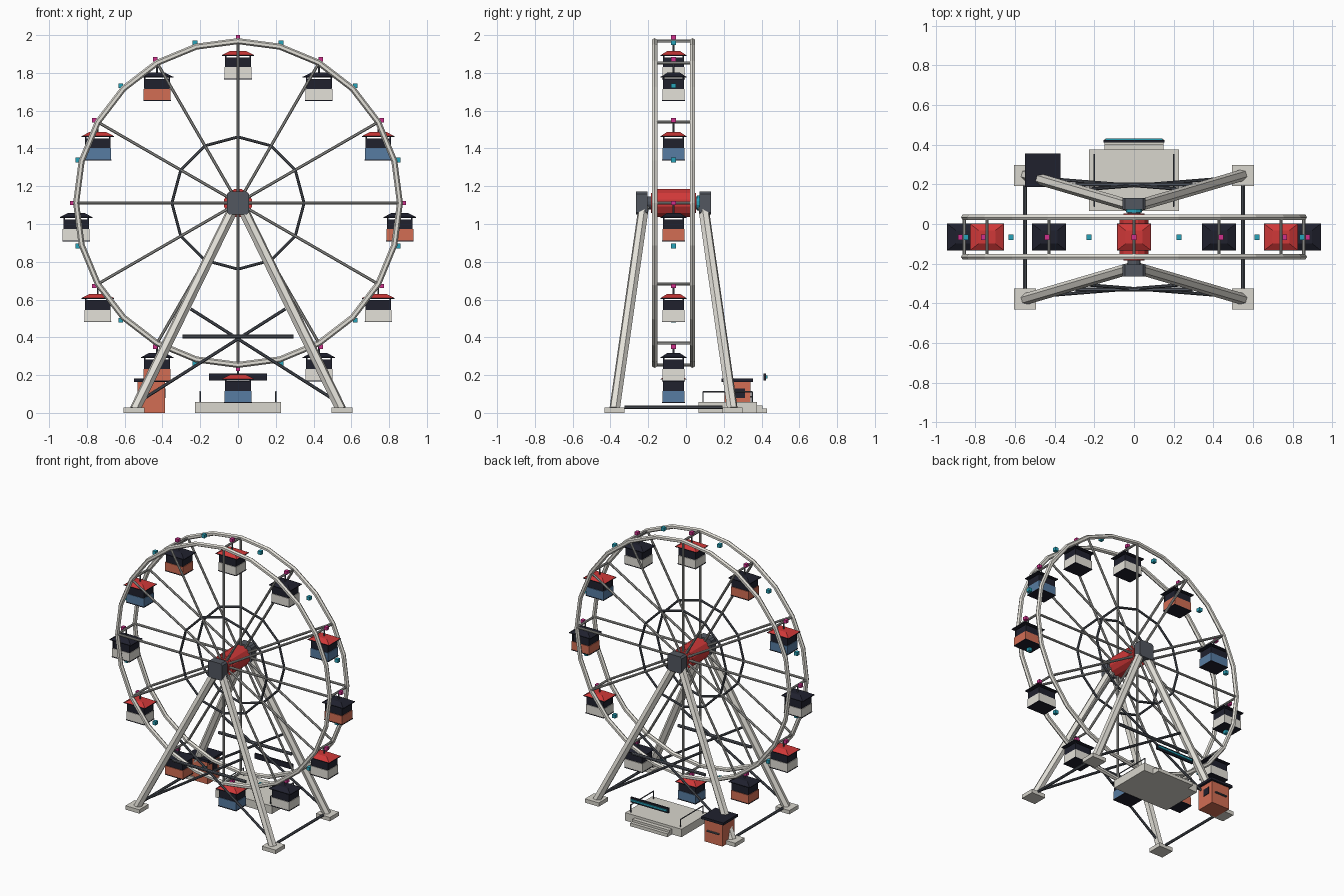
import bpy, bmesh
from math import sin, cos, pi, radians
from mathutils import Vector, Matrix

if "Cube" in bpy.data.objects:
    bpy.data.objects.remove(bpy.data.objects["Cube"])


def material(name, r, g, b):
    m = bpy.data.materials.new(name)
    m.use_nodes = True
    m.diffuse_color = (r, g, b, 1)
    m.node_tree.nodes["Principled BSDF"].inputs["Base Color"].default_value = (r, g, b, 1)
    return m


WHITE = material("warm white paint", .77, .75, .69)
CONCRETE = material("pale concrete", .69, .67, .61)
STEEL = material("mid steel", .42, .42, .4)
DARK = material("dark steel", .085, .095, .115)
RED = material("red paint", .63, .04, .04)
ORANGE = material("orange paint", .65, .155, .088)
BLUE = material("blue paint", .095, .2, .36)
NAVY = material("dark navy", .014, .015, .027)
TEAL = material("teal lamp", .02, .36, .48)
PINK = material("pink lamp", .62, .03, .26)

CY, CZ, R = -.066, 1.111, .857      # wheel axle position and rim radius
RIM_Y = (CY - .1, CY + .1)


class Part:
    """Collects boxes and beams into one object."""

    def __init__(self, name):
        self.name, self.bm, self.mats = name, bmesh.new(), []

    def paint(self, verts, mat):
        if mat not in self.mats:
            self.mats.append(mat)
        for f in {f for v in verts for f in v.link_faces}:
            f.material_index = self.mats.index(mat)

    def box(self, centre, size, mat, top=1.0):
        verts = bmesh.ops.create_cube(self.bm, size=1)["verts"]
        for v in verts:
            k = top if v.co.z > 0 else 1
            v.co = Vector(centre) + Vector((v.co.x * size[0] * k, v.co.y * size[1] * k, v.co.z * size[2]))
        self.paint(verts, mat)

    def beam(self, a, b, r, mat, sides=8):
        a, b = Vector(a), Vector(b)
        rot = (b - a).to_track_quat('Z', 'Y').to_matrix().to_4x4()
        m = Matrix.Translation((a + b) / 2) @ rot @ Matrix.Rotation(pi / sides, 4, 'Z')
        verts = bmesh.ops.create_cone(self.bm, cap_ends=True, segments=sides, radius1=r,
                                      radius2=r, depth=(b - a).length, matrix=m)["verts"]
        self.paint(verts, mat)

    def done(self):
        me = bpy.data.meshes.new(self.name)
        self.bm.to_mesh(me)
        self.bm.free()
        for m in self.mats:
            me.materials.append(m)
        ob = bpy.data.objects.new(self.name, me)
        bpy.context.collection.objects.link(ob)


def on_wheel(deg, r, y=CY):
    return Vector((r * cos(radians(deg)), y, CZ + r * sin(radians(deg))))


def ring(name, radius, y, tube, steps, sides, mat):
    # Small polygon section spun round the axle
    p = Part(name)
    place = Matrix.Translation(on_wheel(0, radius, y)) @ Matrix.Rotation(pi / sides, 4, 'Z')
    section = bmesh.ops.create_circle(p.bm, segments=sides, radius=tube, matrix=place)
    edges = list({e for v in section["verts"] for e in v.link_edges})
    bmesh.ops.spin(p.bm, geom=section["verts"] + edges, cent=(0, y, CZ), axis=(0, 1, 0),
                   angle=2 * pi, steps=steps, use_merge=True)
    bmesh.ops.remove_doubles(p.bm, verts=p.bm.verts[:], dist=.0005)
    bmesh.ops.recalc_face_normals(p.bm, faces=p.bm.faces[:])
    p.paint(p.bm.verts, mat)
    p.done()


# Wheel: rims, inner rings, spokes, cross bars and lamps
for side, y in zip(("front", "back"), RIM_Y):
    ring(side + "_rim", R, y, .016, 24, 6, WHITE)
    ring(side + "_inner_ring", .35, y, .0085, 12, 8, DARK)
    spokes = Part(side + "_spokes")
    for i in range(12):
        spokes.beam(on_wheel(i * 30, .05, y), on_wheel(i * 30, R, y), .0085, STEEL)
    spokes.done()

bars, lamps = Part("gondola_axles"), Part("rim_lamps")
for i in range(12):
    a = i * 30
    bars.beam(on_wheel(a, R, RIM_Y[0]), on_wheel(a, R, RIM_Y[1]), .0085, STEEL)
    lamps.box(on_wheel(a, .878), (.023, .027, .023), PINK)
    lamps.box(on_wheel(a + 15, .878), (.025, .028, .025), TEAL)
bars.done()
lamps.done()

# Hub and bearings
hub = Part("hub")
hub.beam((0, CY - .1, CZ), (0, CY + .1, CZ), .076, RED, 12)
hub.beam((0, CY - .118, CZ), (0, CY + .118, CZ), .055, RED, 12)
hub.beam((0, CY - .16, CZ), (0, CY + .16, CZ), .035, DARK, 12)
hub.beam((0, CY + .125, CZ), (0, CY + .14, CZ), .042, TEAL, 12)
hub.done()
for side, s in (("front", -1), ("back", 1)):
    bearing = Part(side + "_bearing")
    bearing.box((0, CY + s * .168, CZ), (.114, .06, .122), DARK)
    along = [e for e in bearing.bm.edges if abs(e.verts[0].co.y - e.verts[1].co.y) > .05]
    bmesh.ops.bevel(bearing.bm, geom=along, offset=.012, segments=1, affect='EDGES')
    bearing.done()

# Gondolas: three body colours, alternating roofs
bodies = (ORANGE, BLUE, WHITE, WHITE)
for i in range(12):
    g = Part("gondola_%02d" % (i + 1))
    c = on_wheel(i * 30, R)

    def at(z, x=0, y=0):
        return c + Vector((x, y, z))

    roof = RED if i % 2 else NAVY
    g.beam(at(0), at(-.055), .005, DARK)
    g.box(at(-.063), (.17, .134, .022), roof, top=.5)
    g.box(at(-.076), (.172, .136, .005), NAVY)
    for sx in (-1, 1):
        for sy in (-1, 1):
            g.box(at(-.102, sx * .064, sy * .052), (.008, .008, .07), NAVY)
    g.box(at(-.113), (.134, .11, .054), NAVY)
    g.box(at(-.168), (.142, .118, .061), bodies[i % 4])
    g.box(at(-.2), (.146, .122, .005), NAVY)
    g.done()

# Support frames
for side, s in (("front", -1), ("back", 1)):
    frame = Part(side + "_support_legs")
    for sx in (-1, 1):
        foot = (sx * .545, CY + s * .312, .02)
        frame.beam(foot, (sx * .02, CY + s * .158, CZ - .02), .029, WHITE, 6)
        frame.box((sx * .55, CY + s * .312, .014), (.112, .106, .028), CONCRETE)
    frame.done()
    brace = Part(side + "_braces")
    brace.beam((-.295, CY + s * .265, .405), (.295, CY + s * .265, .405), .011, DARK)
    for sx in (-1, 1):
        brace.beam((sx * .25, CY + s * .24, .55), (-sx * .5, CY + s * .3, .075), .009, DARK)
    brace.done()
ties = Part("ground_ties")
for sx in (-1, 1):
    ties.beam((sx * .55, CY - .26, .03), (sx * .55, CY + .26, .03), .01, DARK)
ties.done()

# Boarding platform with steps and railings
deck = Part("boarding_platform")
deck.box((0, .221, .029), (.454, .31, .058), CONCRETE)
deck.box((0, .385, .02), (.3, .04, .04), CONCRETE)
deck.box((0, .403, .012), (.3, .052, .024), CONCRETE)
deck.done()
rails = Part("platform_railings")
for sx in (-1, 1):
    x = sx * .2
    rails.beam((x, .09, .112), (x, .35, .112), .004, DARK)
    for y in (.09, .35):
        rails.beam((x, y, .055), (x, y, .114), .004, DARK)
rails.done()

# Entrance sign with a glowing strip
sign = Part("entrance_sign")
sign.box((0, .417, .19), (.306, .012, .038), NAVY)
sign.box((0, .427, .19), (.29, .008, .014), TEAL)
sign.done()

# Ticket booth
booth = Part("ticket_booth")
BX, BY = -.46, .272
booth.box((BX, BY, .083), (.146, .138, .166), ORANGE)
booth.box((BX, BY, .173), (.18, .168, .018), NAVY)
booth.box((BX + .074, BY + .012, .105), (.006, .055, .05), NAVY)
booth.box((BX, BY + .074, .085), (.095, .014, .008), DARK)
booth.done()
